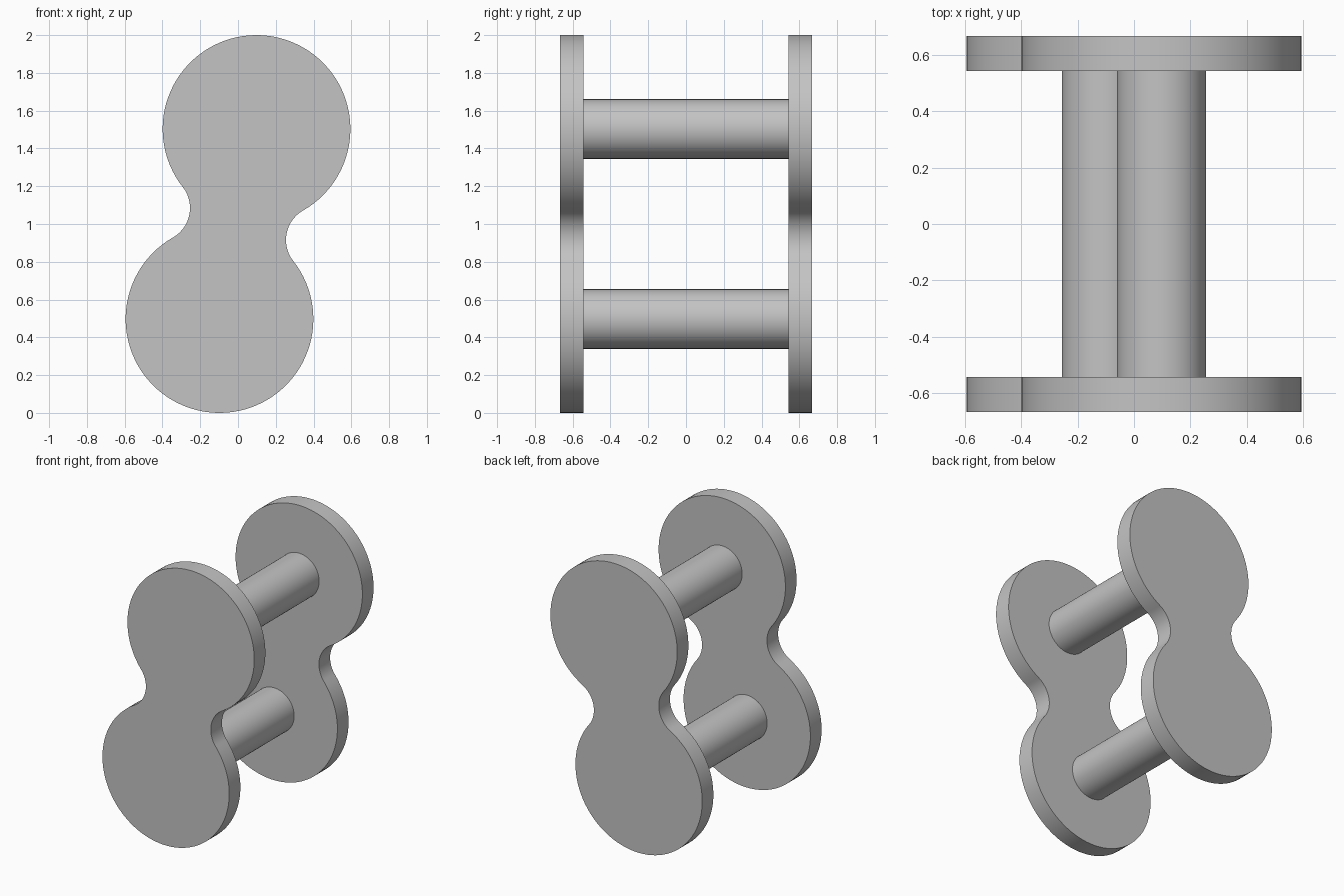
import bpy
import bmesh
from math import atan2, cos, pi, sin, sqrt, tau
from mathutils import Vector

cube = bpy.data.objects.get("Cube")
if cube:
    bpy.data.objects.remove(cube)

LOBE_R, FILLET_R, PIN_R = 0.497, 0.18, 0.158
INNER_Y, OUTER_Y = 0.543, 0.668
TOP = Vector((0.098, 1.503))
BOTTOM = Vector((-0.098, 0.497))

steel = bpy.data.materials.new("grey steel")
steel.use_nodes = True
grey = (0.55, 0.55, 0.55, 1)
steel.diffuse_color = grey
steel.node_tree.nodes["Principled BSDF"].inputs["Base Color"].default_value = grey


def arc(centre, radius, start, end, steps):
    """Points along an arc in the xz plane, without the last one."""
    angles = [start + (end - start) * i / steps for i in range(steps)]
    return [centre + radius * Vector((cos(a), sin(a))) for a in angles]


def heading(a, b):
    return atan2(b.y - a.y, b.x - a.x)


def link_outline():
    """Two round lobes joined by tangent concave fillets at the waist."""
    middle = (TOP + BOTTOM) / 2
    half = (TOP - BOTTOM) / 2
    side = Vector((-half.y, half.x)).normalized()
    reach = sqrt((LOBE_R + FILLET_R) ** 2 - half.length_squared)
    left, right = middle + side * reach, middle - side * reach
    points = []
    for lobe, other, enter, leave in ((TOP, BOTTOM, right, left),
                                      (BOTTOM, TOP, left, right)):
        start = heading(lobe, enter)
        sweep = (heading(lobe, leave) - start) % tau
        points += arc(lobe, LOBE_R, start, start + sweep, 72)
        start = heading(leave, lobe)
        sweep = (start - heading(leave, other)) % tau
        points += arc(leave, FILLET_R, start, start - sweep, 24)
    return points


def extrude_part(name, outline, y_front, y_back):
    """Extrude an xz outline along y into a closed solid."""
    bm = bmesh.new()
    face = bm.faces.new([bm.verts.new((p.x, y_front, p.y)) for p in outline])
    result = bmesh.ops.extrude_face_region(bm, geom=[face], use_keep_orig=True)
    moved = [v for v in result["geom"] if isinstance(v, bmesh.types.BMVert)]
    bmesh.ops.translate(bm, verts=moved, vec=(0, y_back - y_front, 0))
    bmesh.ops.recalc_face_normals(bm, faces=bm.faces)
    mesh = bpy.data.meshes.new(name)
    bm.to_mesh(mesh)
    bm.free()
    mesh.materials.append(steel)
    part = bpy.data.objects.new(name, mesh)
    bpy.context.collection.objects.link(part)
    bpy.ops.object.select_all(action='DESELECT')
    part.select_set(True)
    bpy.context.view_layer.objects.active = part
    bpy.ops.object.shade_smooth_by_angle(angle=pi / 6)


# Side plates
outline = link_outline()
extrude_part("front_plate", outline, -OUTER_Y, -INNER_Y)
extrude_part("back_plate", outline, INNER_Y, OUTER_Y)

# Pins between the plates, seated slightly into them
for name, centre in (("upper_pin", TOP), ("lower_pin", BOTTOM)):
    seat = INNER_Y + 0.01
    extrude_part(name, arc(centre, PIN_R, 0, tau, 64), -seat, seat)
